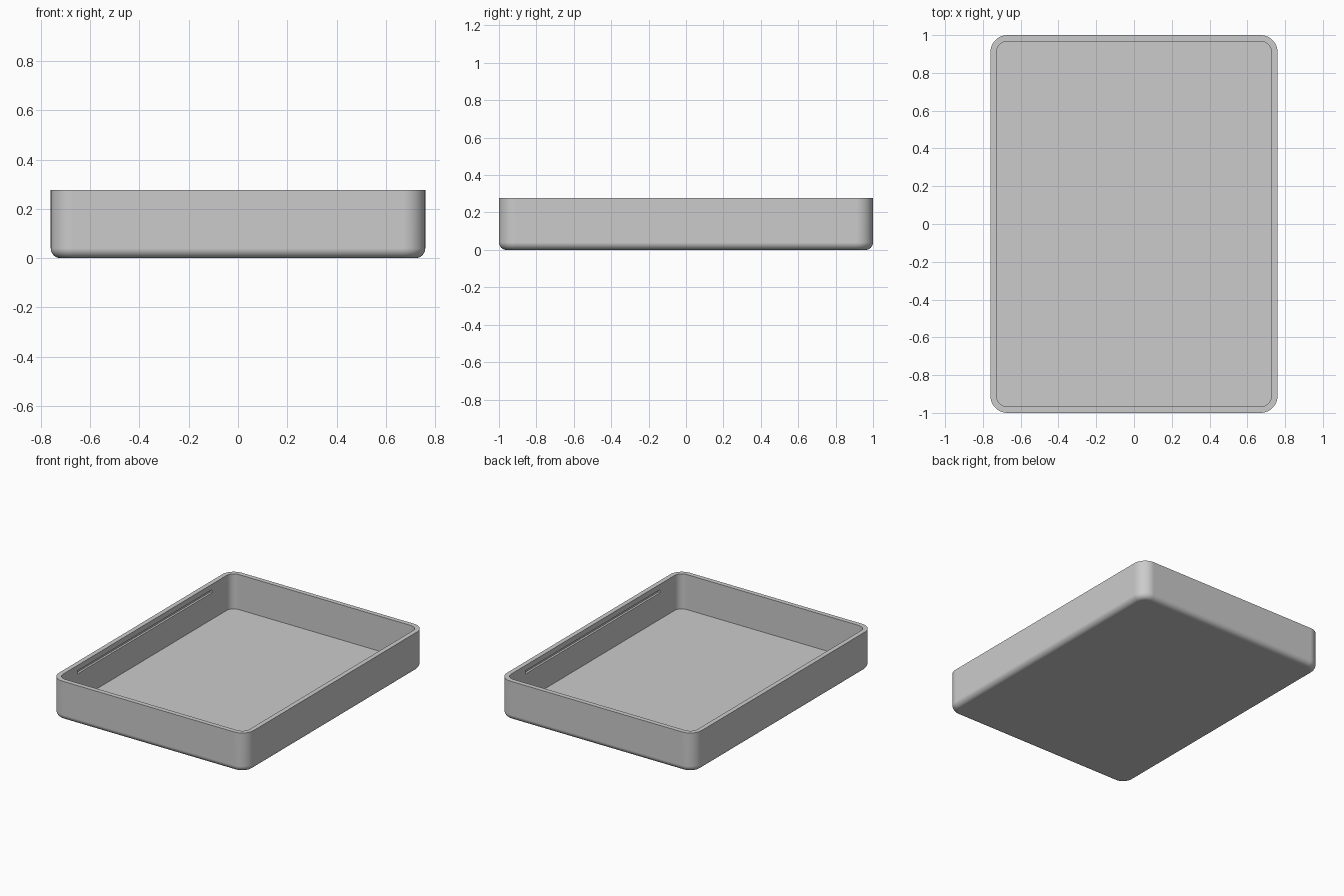
import bpy, bmesh, math

cube = bpy.data.objects.get("Cube")
if cube:
    bpy.data.objects.remove(cube, do_unlink=True)

HALF_X, HALF_Y, HEIGHT = 0.76, 1.0, 0.277
WALL, FLOOR = 0.033, 0.03
CORNER, FILLET = 0.09, 0.04
CORNER_STEPS, FILLET_STEPS = 12, 8

grey = bpy.data.materials.new("light_grey")
grey.use_nodes = True
grey.diffuse_color = (0.6, 0.6, 0.6, 1)
grey.node_tree.nodes["Principled BSDF"].inputs["Base Color"].default_value = grey.diffuse_color


def rounded_loop(bm, inset, z):
    """Ring of vertices around a rounded rectangle, offset inwards by inset."""
    radius = CORNER - inset
    cx, cy = HALF_X - CORNER, HALF_Y - CORNER
    ring = []
    for quarter, (sx, sy) in enumerate([(1, 1), (-1, 1), (-1, -1), (1, -1)]):
        for i in range(CORNER_STEPS + 1):
            a = (quarter + i / CORNER_STEPS) * math.pi / 2
            ring.append(bm.verts.new((sx * cx + radius * math.cos(a),
                                      sy * cy + radius * math.sin(a), z)))
    return ring


# Tray section: filleted base, outer wall, flat rim, inner wall
section = []
for i in range(FILLET_STEPS + 1):
    a = i / FILLET_STEPS * math.pi / 2
    section.append((FILLET * (1 - math.sin(a)), FILLET * (1 - math.cos(a))))
section += [(0, HEIGHT), (WALL, HEIGHT), (WALL, FLOOR)]

bm = bmesh.new()
rings = [rounded_loop(bm, inset, z) for inset, z in section]
for low, high in zip(rings, rings[1:]):
    n = len(low)
    for i in range(n):
        j = (i + 1) % n
        bm.faces.new((low[i], low[j], high[j], high[i]))
bm.faces.new(rings[0][::-1])
bm.faces.new(rings[-1])
bmesh.ops.recalc_face_normals(bm, faces=bm.faces)
mesh = bpy.data.meshes.new("tray")
bm.to_mesh(mesh)
bm.free()
mesh.materials.append(grey)
tray = bpy.data.objects.new("tray", mesh)
bpy.context.collection.objects.link(tray)
bpy.context.view_layer.objects.active = tray

# Shallow grooves inside both long walls, just below the rim
for side in (-1, 1):
    bpy.ops.mesh.primitive_cube_add(size=1, location=(side * (HALF_X - WALL), 0, 0.228))
    cutter = bpy.context.object
    cutter.name = "groove_cutter"
    cutter.scale = (0.03, 1.5, 0.022)
    cutter.hide_render = True
    cutter.data.materials.append(grey)
    bpy.context.view_layer.objects.active = tray
    cut = tray.modifiers.new("groove", 'BOOLEAN')
    cut.operation, cut.solver, cut.object = 'DIFFERENCE', 'EXACT', cutter
    bpy.ops.object.modifier_apply(modifier=cut.name)
    bpy.data.objects.remove(cutter, do_unlink=True)

# Smooth corners with crisp rim, floor and groove edges
bpy.ops.object.select_all(action='DESELECT')
tray.select_set(True)
bpy.context.view_layer.objects.active = tray
bpy.ops.object.shade_smooth_by_angle(angle=math.radians(35))
weighted = tray.modifiers.new("weighted_normals", 'WEIGHTED_NORMAL')
weighted.keep_sharp = True
